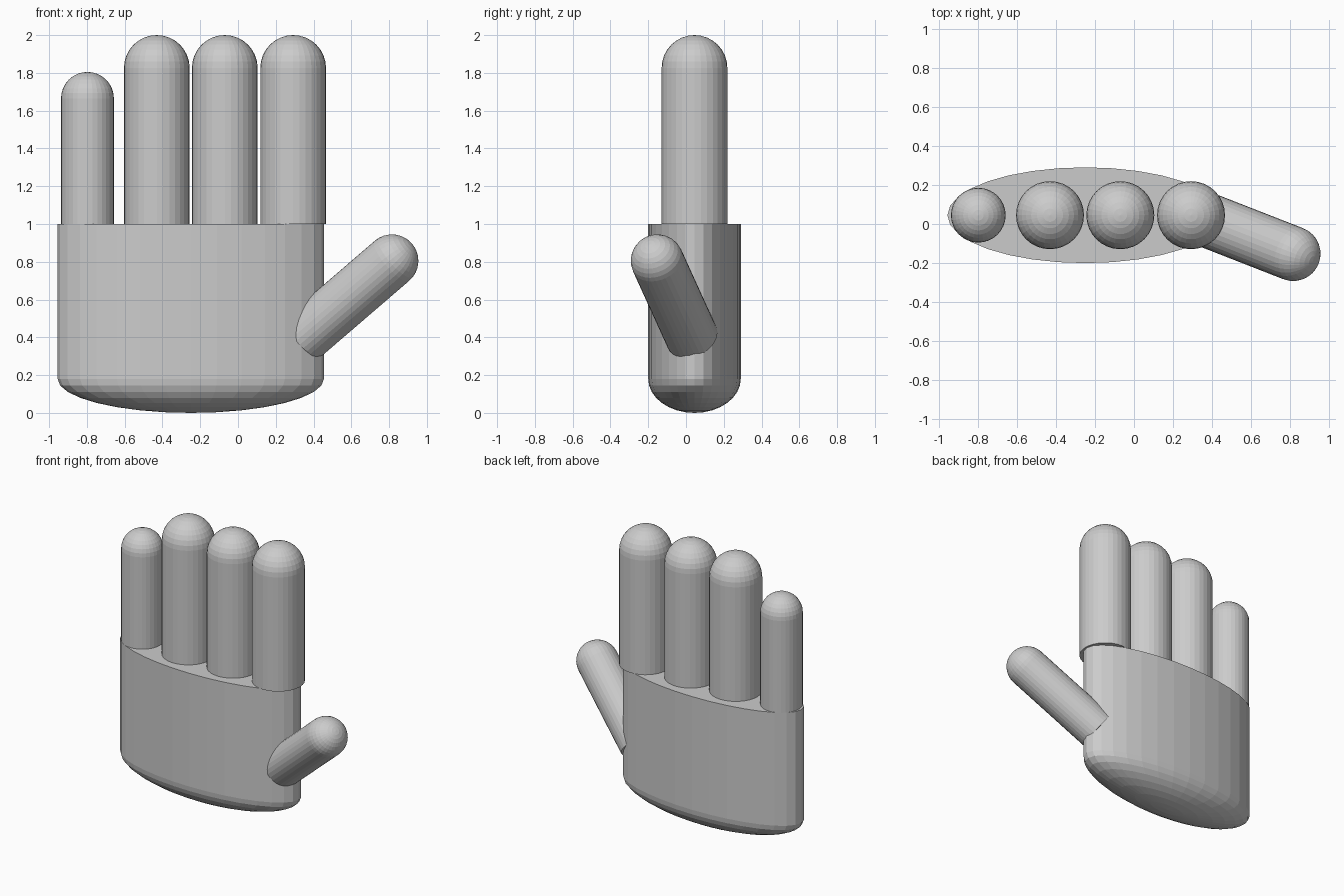
import bpy, bmesh, math
from mathutils import Vector, Matrix

if "Cube" in bpy.data.objects:
    bpy.data.objects.remove(bpy.data.objects["Cube"])

SIDES, RINGS = 32, 8

# One plain grey for the whole hand
grey = bpy.data.materials.new("plain_grey")
grey.diffuse_color = (0.6, 0.6, 0.6, 1)
grey.use_nodes = True
grey.node_tree.nodes["Principled BSDF"].inputs["Base Color"].default_value = grey.diffuse_color


def round_ended(name, base, direction, rx, ry, length, dome):
    """Flat disc at base, straight wall of given length, then a dome."""
    bm = bmesh.new()
    levels = [(1, 0)] + [(math.cos(a), length + dome * math.sin(a))
                         for a in (i * math.pi / 2 / RINGS for i in range(RINGS))]
    loops = []
    for s, z in levels:
        loops.append([bm.verts.new((rx * s * math.cos(t), ry * s * math.sin(t), z))
                      for t in (2 * math.pi * k / SIDES for k in range(SIDES))])
    tip = bm.verts.new((0, 0, length + dome))
    bm.faces.new(loops[0][::-1])
    for lo, hi in zip(loops, loops[1:]):
        for k in range(SIDES):
            n = (k + 1) % SIDES
            bm.faces.new((lo[k], lo[n], hi[n], hi[k]))
    for k in range(SIDES):
        bm.faces.new((loops[-1][k], loops[-1][(k + 1) % SIDES], tip))
    d = Vector(direction).normalized()
    if d.z < -0.99:
        rot = Matrix.Rotation(math.pi, 4, 'X')
    else:
        rot = Vector((0, 0, 1)).rotation_difference(d).to_matrix().to_4x4()
    bm.transform(Matrix.Translation(base) @ rot)
    mesh = bpy.data.meshes.new(name)
    bm.to_mesh(mesh)
    bm.free()
    mesh.materials.append(grey)
    obj = bpy.data.objects.new(name, mesh)
    bpy.context.collection.objects.link(obj)
    return obj


UP, DOWN, Y = (0, 0, 1), (0, 0, -1), 0.045

# Palm: oval block with a flat top and a shallow domed heel
round_ended("palm", (-0.25, Y, 1.0), DOWN, 0.705, 0.245, 0.82, 0.18)

# Three long fingers and the little finger
for name, x in (("ring_finger", -0.43), ("middle_finger", -0.07), ("index_finger", 0.292)):
    round_ended(name, (x, Y, 1.0), UP, 0.174, 0.174, 0.826, 0.174)
round_ended("little_finger", (-0.797, Y, 1.0), UP, 0.14, 0.14, 0.665, 0.14)

# Thumb: leans outward and forward from the side of the palm
round_ended("thumb", (0.344, 0.032, 0.40), (0.727, -0.284, 0.625), 0.14, 0.14, 0.648, 0.14)
